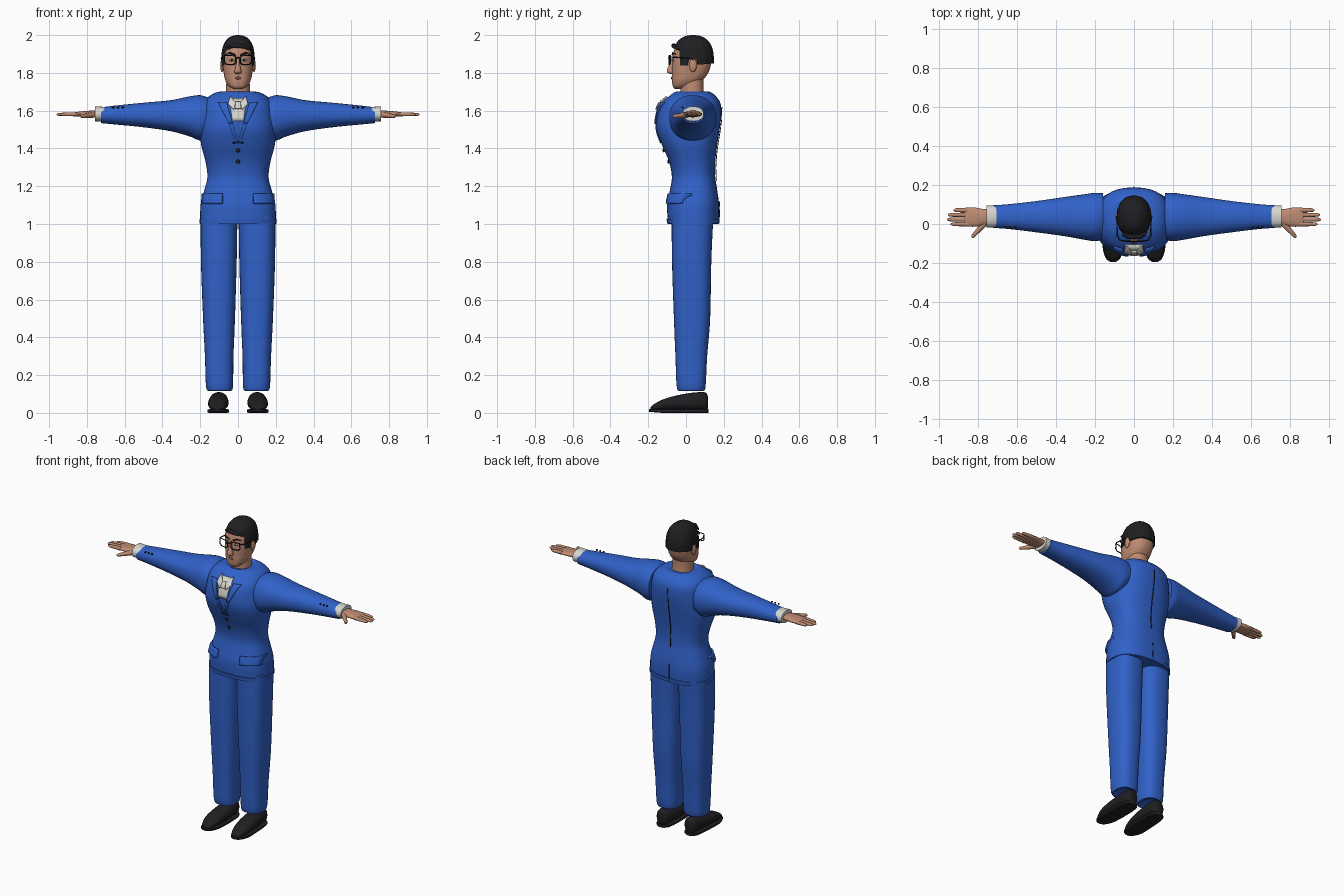
import bpy, bmesh
from math import sin, cos, pi, copysign

def material(name, r, g, b):
    m = bpy.data.materials.new(name)
    m.diffuse_color = (r, g, b, 1)
    return m

BLUE = material("suit_blue", .03, .12, .58)
SKIN = material("skin", .52, .26, .17)
BLACK = material("black", .014, .014, .016)
WHITE = material("shirt_white", .68, .68, .64)
LIP = material("lip", .3, .1, .09)

def finish(obj, mat, mirror):
    obj.data.materials.append(mat)
    if mirror:
        obj.modifiers.new("mirror", 'MIRROR').use_mirror_merge = False
    return obj

def mesh_object(name, verts, faces, mat, mirror=False, angle=.7):
    me = bpy.data.meshes.new(name)
    me.from_pydata(verts, [], faces)
    bm = bmesh.new()
    bm.from_mesh(me)
    bmesh.ops.recalc_face_normals(bm, faces=bm.faces)
    bm.to_mesh(me)
    bm.free()
    obj = bpy.data.objects.new(name, me)
    bpy.context.collection.objects.link(obj)
    bpy.ops.object.select_all(action='DESELECT')
    obj.select_set(True)
    bpy.context.view_layer.objects.active = obj
    bpy.ops.object.shade_smooth_by_angle(angle=angle)
    return finish(obj, mat, mirror)

def refine(rows, k=5):
    """Smooth (Catmull-Rom) interpolation between section rows."""
    out = []
    for i in range(len(rows) - 1):
        p = [rows[max(0, min(len(rows) - 1, i + d))] for d in (-1, 0, 1, 2)]
        for s in range(k):
            t = s / k
            out.append([.5 * (2*b + (c-a)*t + (2*a-5*b+4*c-d)*t*t + (3*b-a-3*c+d)*t**3)
                        for a, b, c, d in zip(*p)])
    return out + [list(rows[-1])]

def power(v, n):
    return copysign(abs(v) ** (2 / n), v)

def loft(name, axis, rows, mat, mirror=False, n=2.2, seg=36, k=5):
    """Superellipse sections (position, a0, a1, b0, b1) swept along an axis."""
    rows = refine(rows, k)
    ia, ib = [i for i in range(3) if i != axis]
    verts, faces = [], []
    for pos, a0, a1, b0, b1 in rows:
        for j in range(seg):
            th = 2 * pi * j / seg
            v = [0, 0, 0]
            v[axis] = pos
            v[ia] = (a0 + a1) / 2 + (a1 - a0) / 2 * power(cos(th), n)
            v[ib] = (b0 + b1) / 2 + (b1 - b0) / 2 * power(sin(th), n)
            verts.append(v)
    for r in range(len(rows) - 1):
        for j in range(seg):
            q = (j + 1) % seg
            faces.append((r*seg + j, r*seg + q, (r+1)*seg + q, (r+1)*seg + j))
    faces += [tuple(range(seg)), tuple(range((len(rows)-1)*seg, len(rows)*seg))]
    return mesh_object(name, verts, faces, mat, mirror)

def tube(name, pts, radii, mat, mirror=False, cyclic=False):
    cu = bpy.data.curves.new(name, 'CURVE')
    cu.dimensions = '3D'
    cu.bevel_depth = 1
    cu.bevel_resolution = 3
    cu.use_fill_caps = True
    sp = cu.splines.new('POLY')
    sp.points.add(len(pts) - 1)
    for i, (p, co) in enumerate(zip(sp.points, pts)):
        p.co = (*co, 1)
        p.radius = radii[i] if isinstance(radii, (list, tuple)) else radii
    sp.use_cyclic_u = cyclic
    obj = bpy.data.objects.new(name, cu)
    bpy.context.collection.objects.link(obj)
    return finish(obj, mat, mirror)

def ball(name, loc, scale, mat, mirror=False):
    bm = bmesh.new()
    bmesh.ops.create_uvsphere(bm, u_segments=16, v_segments=10, radius=1)
    verts = [[l + s * c for l, s, c in zip(loc, scale, v.co)] for v in bm.verts]
    faces = [[v.index for v in f.verts] for f in bm.faces]
    bm.free()
    return mesh_object(name, verts, faces, mat, mirror)

# Jacket body
TORSO = [(1.0, -.2, .2, -.095, .172), (1.1, -.198, .198, -.1, .175), (1.18, -.178, .178, -.085, .165),
         (1.25, -.162, .162, -.075, .155), (1.33, -.172, .172, -.09, .155), (1.42, -.195, .195, -.128, .165),
         (1.5, -.2, .2, -.155, .178), (1.58, -.19, .19, -.152, .187), (1.64, -.178, .178, -.13, .182),
         (1.68, -.148, .148, -.085, .155), (1.7, -.1, .1, -.055, .125), (1.695, -.07, .07, -.04, .105)]
loft("jacket_body", 2, TORSO, BLUE, n=2.5, seg=48)
loft("jacket_hem", 2, [(1.003, -.204, .204, -.1, .176), (1.026, -.204, .204, -.103, .178)], BLUE, n=2.5, k=1)
DENSE = refine(TORSO)

def surface_y(x, z, side=-1):
    for lo, hi in zip(DENSE, DENSE[1:]):
        if lo[0] <= z <= hi[0]:
            t = (z - lo[0]) / (hi[0] - lo[0])
            _, _, hx, y0, y1 = [a + (b - a) * t for a, b in zip(lo, hi)]
            return (y0+y1)/2 + side*(y1-y0)/2 * max(0, 1 - abs(x/hx)**2.5) ** .4

def patch(name, corners, off, mat, mirror=False, side=-1, thick=.008, m=6):
    """Quad (x, z) laid on the jacket surface."""
    (ax, az), (bx, bz), (cx, cz), (dx, dz) = corners
    verts, faces = [], []
    for i in range(m + 1):
        for j in range(m + 1):
            u, v = i / m, j / m
            x = (1-v)*((1-u)*ax + u*bx) + v*((1-u)*dx + u*cx)
            z = (1-v)*((1-u)*az + u*bz) + v*((1-u)*dz + u*cz)
            verts.append((x, surface_y(x, z, side) + side*off, z))
            if i < m and j < m:
                a = i*(m+1) + j
                faces.append((a, a+1, a+m+2, a+m+1))
    obj = mesh_object(name, verts, faces, mat)
    s = obj.modifiers.new("thickness", 'SOLIDIFY')
    s.thickness, s.offset = thick, 0
    return finish(obj, mat, mirror)

# Shirt, tie, lapels, pockets, seams
patch("shirt_front", [(-.045, 1.665), (.045, 1.665), (.03, 1.545), (-.03, 1.545)], .003, WHITE)
patch("shirt_wing", [(.012, 1.64), (.042, 1.675), (.052, 1.635), (.022, 1.605)], .012, WHITE, True)
patch("tie_knot", [(-.012, 1.645), (.012, 1.645), (.016, 1.61), (-.016, 1.61)], .013, WHITE)
patch("lapel_upper", [(.06, 1.645), (.105, 1.645), (.048, 1.53), (.028, 1.53)], .007, BLUE, True)
patch("lapel_lower", [(.028, 1.535), (.048, 1.535), (.012, 1.43), (0, 1.43)], .002, BLUE, True)
patch("pocket_flap", [(.08, 1.16), (.186, 1.16), (.19, 1.108), (.082, 1.108)], .008, BLUE, True, thick=.014)
patch("back_seam", [(-.002, 1.62), (.002, 1.62), (.002, 1.23), (-.002, 1.23)], .004, BLACK, side=1, thick=.004)
patch("back_vent", [(-.002, 1.12), (.002, 1.12), (.002, 1.005), (-.002, 1.005)], .003, BLACK, side=1, thick=.004)
for z in (1.39, 1.33):
    ball("front_button", (0, surface_y(0, z) - .003, z), (.011, .006, .011), BLACK)
tube("jacket_stitch", [(.015, surface_y(.015, 1.43) - .003, 1.43), (.028, surface_y(.028, 1.43) - .003, 1.43)], .003, BLACK, True)

# Sleeves, cuffs, hands
loft("sleeve", 0, [(.16, -.08, .158, 1.46, 1.67), (.2, -.088, .16, 1.442, 1.682), (.26, -.08, .152, 1.465, 1.675),
                   (.36, -.062, .138, 1.492, 1.655), (.5, -.043, .118, 1.512, 1.642),
                   (.64, -.026, .102, 1.526, 1.628), (.725, -.02, .096, 1.534, 1.618)], BLUE, True)
loft("cuff", 0, [(.7, -.018, .094, 1.542, 1.62), (.758, -.018, .094, 1.544, 1.622)], WHITE, True, k=1)
for x in (.61, .635, .66):
    ball("sleeve_button", (x, -.018, 1.617), (.006, .006, .006), BLACK, True)
loft("palm", 0, [(.74, .005, .075, 1.565, 1.6), (.78, -.008, .078, 1.565, 1.6), (.82, -.014, .085, 1.567, 1.597),
                 (.862, -.012, .084, 1.57, 1.592), (.87, -.006, .078, 1.574, 1.588)], SKIN, True, seg=24)
for y, end in ((-.001, .942), (.023, .96), (.047, .955), (.071, .928)):
    loft("finger", 0, [(.85, y-.0115, y+.0115, 1.57, 1.592), (.9, y-.0105, y+.0105, 1.571, 1.59),
                       (end-.012, y-.009, y+.009, 1.572, 1.588), (end, y-.003, y+.003, 1.577, 1.583)],
         SKIN, True, seg=12, k=3)
tube("thumb", [(.765, .005, 1.578), (.79, -.022, 1.575), (.812, -.046, 1.572), (.828, -.064, 1.57), (.832, -.07, 1.57)],
     [.016, .014, .011, .009, .004], SKIN, True)

# Trousers and shoes
loft("trouser_leg", 2, [(.128, .05, .145, -.025, .08), (.13, .028, .168, -.048, .102), (.3, .024, .175, -.056, .112),
                        (.5, .016, .185, -.064, .128), (.8, .007, .196, -.074, .134), (1.04, .003, .198, -.076, .145)],
     BLUE, True, n=2.6)
loft("shoe_upper", 1, [(-.187, .092, .122, .012, .03), (-.17, .073, .141, .012, .046), (-.12, .058, .156, .012, .072),
                       (-.05, .05, .158, .012, .092), (.02, .051, .153, .012, .105), (.08, .056, .147, .012, .11),
                       (.108, .066, .137, .012, .105), (.117, .085, .118, .03, .08)], BLACK, True)
loft("shoe_sole", 1, [(-.195, .094, .122, .006, .02), (-.175, .07, .145, .004, .02), (-.12, .053, .161, 0, .02),
                      (-.03, .048, .16, .0, .02), (.05, .05, .154, 0, .02), (.1, .06, .143, 0, .02),
                      (.12, .085, .118, 0, .02)], BLACK, True, n=6)

# Neck and head
loft("neck", 2, [(1.66, -.066, .066, -.03, .098), (1.72, -.063, .063, -.03, .092), (1.8, -.06, .06, -.03, .095)], SKIN)
loft("head", 2, [(1.716, -.025, .025, -.06, -.01), (1.73, -.048, .048, -.07, .03), (1.76, -.067, .067, -.074, .085),
                 (1.8, -.076, .076, -.074, .118), (1.85, -.081, .081, -.073, .133), (1.9, -.081, .081, -.068, .136),
                 (1.95, -.07, .07, -.05, .12), (1.985, -.035, .035, 0, .075)], SKIN, n=2.4)
loft("nose", 2, [(1.793, -.01, .01, -.082, -.06), (1.803, -.019, .019, -.1, -.06), (1.82, -.016, .016, -.1, -.06),
                 (1.85, -.009, .009, -.086, -.06), (1.885, -.008, .008, -.073, -.06)], SKIN, seg=16, k=3)
ball("ear", (.084, .037, 1.84), (.01, .02, .036), SKIN, True)
ball("eye", (.033, -.068, 1.868), (.014, .006, .007), WHITE, True)
ball("pupil", (.033, -.073, 1.868), (.006, .003, .006), BLACK, True)
tube("eyebrow", [(.014, -.072, 1.895), (.04, -.07, 1.905), (.062, -.055, 1.9)], [.004, .005, .002], BLACK, True)
ball("mouth", (0, -.074, 1.773), (.017, .006, .007), LIP)

# Glasses
tube("glasses_rim", [(.012, -.09, 1.89), (.07, -.084, 1.893), (.072, -.083, 1.856), (.06, -.085, 1.845),
                     (.022, -.09, 1.845), (.012, -.09, 1.855)], .0035, BLACK, True, True)
tube("glasses_bridge", [(-.014, -.092, 1.88), (.014, -.092, 1.88)], .0035, BLACK)
tube("glasses_temple", [(.071, -.084, 1.885), (.086, -.06, 1.883), (.088, .03, 1.876), (.087, .045, 1.86)], .0035, BLACK, True)

# Hair cap with a hairline that dips at sideburns, and soft locks
SEG, ROWS = 96, 14
verts, faces = [], []
for r in range(ROWS + 1):
    for j in range(SEG):
        th = 2 * pi * j / SEG
        s, c = sin(th), cos(th)
        base = 1.925 + .01 * sin(3 * th) if s < -.62 else 1.838 if s < -.2 else 1.872 if s < .15 else 1.842 + .008 * s
        t = max(0, r - 1) / (ROWS - 1)
        z = base + (2.0 - base) * sin(t * pi / 2)
        u = max(0, (z - 1.87) / .13)
        f = max(0, 1 - u ** 2.4) ** (1 / 2.4) * (.985 + .03 * abs(sin(7 * th + 2 * t)))
        f *= .82 if r == 0 else 1
        verts.append((.088 * f * power(c, 2.2), .038 + .108 * f * power(s, 2.2), z))
for r in range(ROWS):
    for j in range(SEG):
        q = (j + 1) % SEG
        faces.append((r*SEG + j, r*SEG + q, (r+1)*SEG + q, (r+1)*SEG + j))
mesh_object("hair", verts, faces, BLACK, angle=.6)
tube("fringe_lock", [(-.06, -.045, 1.935), (-.02, -.066, 1.945), (.03, -.064, 1.94), (.066, -.04, 1.925)],
     [.004, .012, .011, .004], BLACK)
